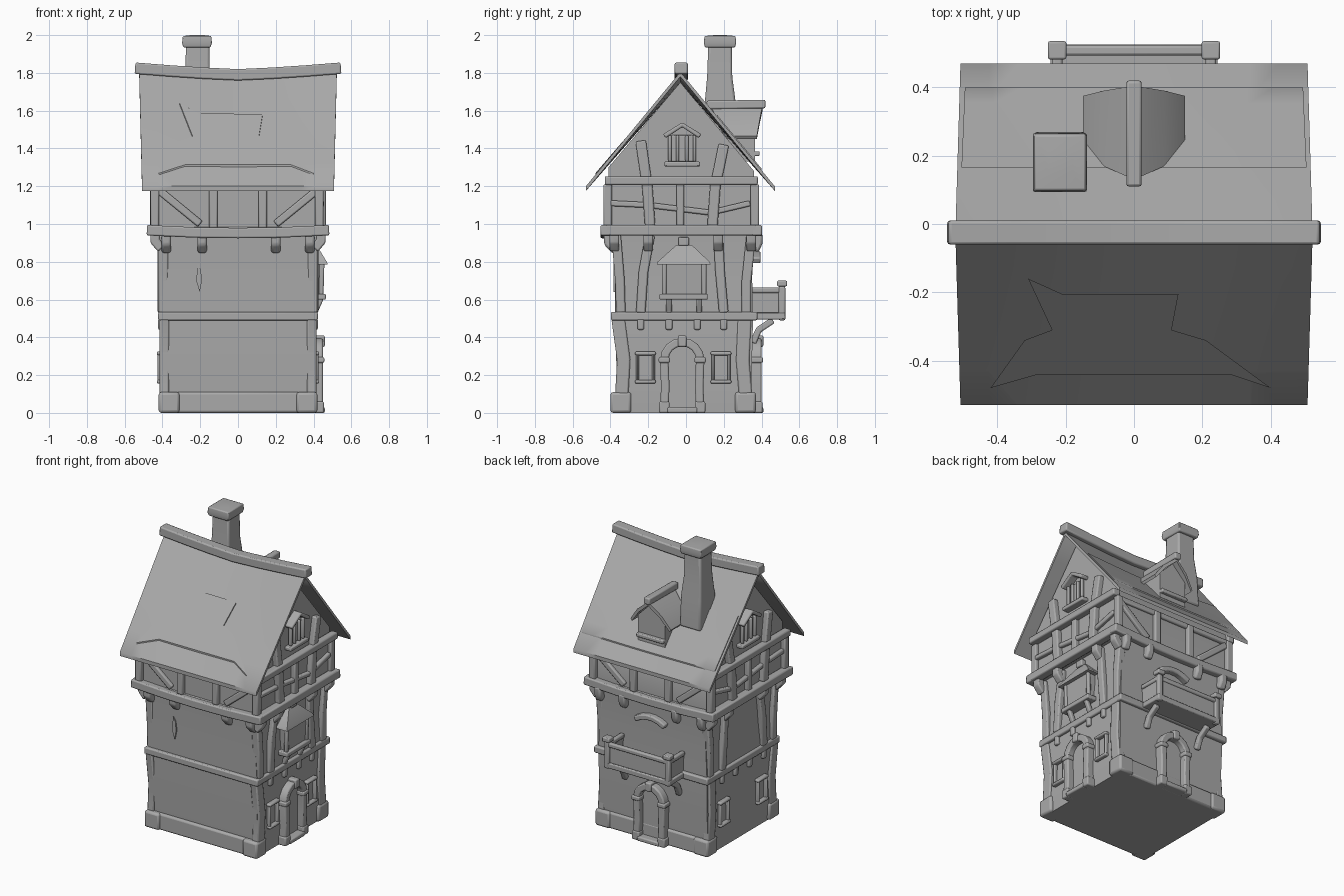
import bpy, bmesh, math
from mathutils import Vector

if "Cube" in bpy.data.objects:
    bpy.data.objects.remove(bpy.data.objects["Cube"])

plaster = bpy.data.materials.new("plain grey")
plaster.use_nodes = True
GREY = (0.4, 0.4, 0.4, 1)
plaster.diffuse_color = GREY
plaster.node_tree.nodes["Principled BSDF"].inputs["Base Color"].default_value = GREY


def finish(name, bm, bevel=0.0):
    bmesh.ops.recalc_face_normals(bm, faces=bm.faces)
    mesh = bpy.data.meshes.new(name)
    bm.to_mesh(mesh)
    bm.free()
    mesh.materials.append(plaster)
    ob = bpy.data.objects.new(name, mesh)
    bpy.context.collection.objects.link(ob)
    if bevel:
        mod = ob.modifiers.new("soft edges", "BEVEL")
        mod.width, mod.segments = bevel, 2
    bpy.ops.object.select_all(action="DESELECT")
    ob.select_set(True)
    bpy.context.view_layer.objects.active = ob
    bpy.ops.object.shade_smooth_by_angle(angle=math.radians(40))
    return ob


def loft(name, rings, bevel=0.0):
    """Skin a list of equal rings of points and cap both ends."""
    bm = bmesh.new()
    rows = [[bm.verts.new(p) for p in ring] for ring in rings]
    n = len(rows[0])
    for a, b in zip(rows, rows[1:]):
        for i in range(n):
            bm.faces.new((a[i], a[(i + 1) % n], b[(i + 1) % n], b[i]))
    bm.faces.new(rows[0])
    bm.faces.new(rows[-1][::-1])
    return finish(name, bm, bevel)


def tower(name, levels, bevel=0.0):
    """Rectangular sections (z, x0, x1, y0, y1) stacked upwards."""
    return loft(name, [[(x0, y0, z), (x1, y0, z), (x1, y1, z), (x0, y1, z)]
                       for z, x0, x1, y0, y1 in levels], bevel)


def box(name, x0, x1, y0, y1, z0, z1, bevel=0.006):
    x0, x1 = sorted((x0, x1))
    return tower(name, [(z0, x0, x1, y0, y1), (z1, x0, x1, y0, y1)], bevel)


def beam(name, pts, w, d=None, bevel=0.008, up=None):
    """Rectangular timber swept along points; w lies across, d along the side axis."""
    d = d or w
    pts = [Vector(p) for p in pts]
    rings = []
    for i, p in enumerate(pts):
        t = (pts[min(i + 1, len(pts) - 1)] - pts[max(i - 1, 0)]).normalized()
        ref = Vector(up) if up else Vector((1, 0, 0) if abs(t.x) < 0.6 else (0, 0, 1))
        a = t.cross(ref).normalized()
        b = a.cross(t)
        rings.append([p + a * w / 2 * i1 + b * d / 2 * j1
                      for i1, j1 in ((-1, -1), (1, -1), (1, 1), (-1, 1))])
    return loft(name, rings, bevel)


def prism_x(name, outline, x0, x1, bevel=0.0):
    return loft(name, [[(x, y, z) for y, z in outline] for x in (x0, x1)], bevel)


# Walls
tower("lower_walls", [(0, -.4, .4, -.36, .34), (.12, -.405, .405, -.365, .345),
                      (.3, -.4, .4, -.37, .35), (.5, -.405, .405, -.375, .355),
                      (.72, -.392, .392, -.375, .35), (.95, -.4, .4, -.385, .365)])
prism_x("upper_walls", [(-.41, .97), (.36, .97), (.36, 1.28), (-.03, 1.75), (-.41, 1.3)], -.43, .43)

# Foundation and corner stones
box("front_foundation", -.33, .33, -.385, -.3, 0, .11, .012)
box("back_foundation", -.33, .33, .28, .36, 0, .11, .012)
for s in (-1, 1):
    for y in (-.345, .315):
        box("corner_stone", s * .31, s * .42, y - .055, y + .055, 0, .11, .014)


# Ring beams round each floor
def ring(name, x, y0, y1, z, w, sag=0):
    for y in (y0, y1):
        beam(name, [(-x - w / 2, y, z), (-x / 2, y, z - sag * .8), (0, y, z - sag),
                    (x / 2, y, z - sag * .8), (x + w / 2, y, z)], w)
    for s in (-1, 1):
        beam(name, [(s * x, y0, z), (s * x, y1, z)], w)


ring("middle_ring_beam", .4, -.375, .355, .512, .045)
ring("upper_ring_beam", .455, -.425, .375, .967, .055, .015)
box("upper_floor_slab", -.45, .45, -.42, .37, .95, .985)
for y in (-.41, .36):
    beam("wall_plate", [(-.44, y, 1.2), (.44, y, 1.2)], .035)

# Posts and braces on the front and back of the upper floor
for y in (-.415, .365):
    for x in (-.44, -.13, .13, .43):
        beam("upper_post", [(x, y, .98), (x, y, 1.21)], .045)
    for s in (-1, 1):
        beam("upper_brace", [(s * .2, y, 1.0), (s * .42, y, 1.18)], .04, .03, up=(0, 1, 0))

# Corbels under the overhang
for x in (-.38, -.19, .2, .38):
    for y, out in ((-.39, -.02), (.37, .01)):
        beam("corbel", [(x, y - out, .86), (x, y + out, .9), (x, y + out, .95)], .05, bevel=.012)

# Timber framing on both gable ends
for s in (-1, 1):
    def side(name, pts, w, d=.04, x=.405):
        beam(name, [(s * x, y, z) for y, z in pts], w, d)
    side("lower_corner_post", [(-.34, .1), (-.33, .28), (-.36, .5)], .07, .05, .39)
    side("lower_corner_post", [(.315, .1), (.3, .28), (.31, .5)], .07, .05, .39)
    side("middle_corner_post", [(-.345, .53), (-.35, .7), (-.37, .94)], .05, .05, .395)
    side("middle_corner_post", [(.32, .53), (.32, .7), (.345, .94)], .05, .05, .395)
    side("middle_brace", [(-.24, .53), (-.225, .75), (-.19, .94)], .05)
    side("middle_brace", [(.2, .53), (.18, .75), (.17, .94)], .05)
    side("gable_beam", [(-.43, 1.23), (.38, 1.23)], .045, .05, .455)
    side("gable_post", [(-.03, .98), (-.03, 1.23)], .04, .04, .44)
    side("gable_brace", [(-.19, .99), (-.205, 1.2), (-.24, 1.44)], .055, .05, .44)
    side("gable_brace", [(.14, .99), (.155, 1.2), (.2, 1.42)], .055, .05, .44)
    side("gable_rail", [(-.4, 1.11), (-.2, 1.1), (.13, 1.06), (.34, 1.11)], .03, .03, .44)
    for y in (-.38, -.2, .17, .345):
        beam("side_corbel", [(s * .405, y, .87), (s * .44, y, .91), (s * .44, y, .95)],
             .05, up=(0, 1, 0))
    for y in (-.24, -.09, .06, .2):
        side("small_corbel", [(y, .44), (y, .5)], .035, .035, .405)

    # Gable window with a pitched hood
    box("gable_window", s * .42, s * .445, -.08, .04, 1.33, 1.47)
    for y in (-.085, -.045, .005, .045):
        side("gable_window_bar", [(y, 1.33), (y, 1.47)], .018, .025, .45)
    box("gable_window_sill", s * .42, s * .475, -.115, .075, 1.305, 1.33)
    side("gable_window_hood", [(-.115, 1.465), (-.02, 1.525), (.075, 1.465)], .025, .06, .455)

    # Lower windows with raised frames
    for y in (-.215, .185):
        for dy in (-.042, .042):
            side("window_jamb", [(y + dy, .16), (y + dy, .32)], .016, .03, .41)
        for z in (.165, .315):
            side("window_rail", [(y - .055, z), (y + .055, z)], .02, .04, .41)

# Arched doorways, one on the left side and one on the back
def doorway(place):
    arch = [(-.095, 0), (-.09, .14), (-.095, .28)]
    arch += [(-.095 * math.cos(a), .28 + .095 * math.sin(a))
             for a in (math.pi * i / 8 for i in range(1, 8))]
    arch += [(.095, .28), (.09, .14), (.095, 0)]
    normal = place(0, 1, 0) - place(0, 0, 0)
    beam("door_arch", [place(u, .02, z) for u, z in arch], .045, .06, up=normal)
    loft("door_panel", [[place(u * .9, o, z * .98) for u, z in arch] for o in (0, .008)])
    for u in (-.095, .095):
        beam("arch_impost", [place(u, .02, .265), place(u, .02, .295)], .06, .075, up=normal)
        beam("arch_foot", [place(u, .02, 0), place(u, .02, .06)], .055, .07, up=normal)
    beam("keystone", [place(0, .022, .35), place(0, .022, .41)], .045, .075, up=normal)
    beam("door_step", [place(-.08, .03, .015), place(.08, .03, .015)], .03, .06, up=normal)


doorway(lambda u, o, z: Vector((.4 + o, u - .02, z)))
doorway(lambda u, o, z: Vector((u, .35 + o, z)))

# Bay window with a pyramid roof
tower("bay_window", [(.62, .39, .44, -.11, .09), (.8, .39, .45, -.12, .1)])
box("bay_sill", .39, .465, -.14, .115, .6, .63)
for y in (-.115, .095):
    beam("bay_post", [(.44, y, .62), (.445, y, .8)], .025)
tower("bay_roof", [(.785, .38, .475, -.155, .13), (.8, .38, .47, -.15, .125),
                   (.89, .38, .415, -.05, .03)])
box("bay_finial", .39, .43, -.04, .015, .885, .93)
for y in (-.09, .07):
    beam("bay_bracket", [(.405, y, .53), (.44, y, .61)], .03, up=(0, 1, 0))

# Front slit and the eyebrow hood over the balcony
loft("wall_slit", [[(-.205 + u, y, z) for u, z in
                    ((-.008, .79), (-.016, .7), (.002, .64), (.014, .7), (.008, .76))]
                   for y in (-.372, -.385)])
beam("eyebrow_hood", [(.11 * u, .37, .84 - .035 * u * u) for u in (-1, -.6, -.2, .2, .6, 1)],
     .035, .05, up=(0, 1, 0))

# Balcony
box("balcony_floor", -.245, .245, .34, .525, .495, .53)
for s in (-1, 1):
    beam("balcony_post", [(s * .225, .508, .49), (s * .225, .508, .67)], .035)
    box("balcony_post_cap", s * .198, s * .252, .482, .535, .67, .7)
    beam("balcony_side_rail", [(s * .225, .35, .65), (s * .225, .5, .65)], .03)
    box("balcony_side_panel", s * .22, s * .23, .35, .5, .53, .64, .002)
    beam("balcony_bracket", [(s * .2, .355, .37), (s * .2, .385, .44), (s * .2, .46, .49)], .035)
beam("balcony_front_rail", [(-.22, .508, .65), (.22, .508, .65)], .03)
box("balcony_front_panel", -.22, .22, .503, .513, .53, .64, .002)


# Sagging main roof
def roof_point(x, y, lift=0.0):
    t = min(1, abs(y + .03) / .5)
    sag = .035 * (1 - min(1, abs(x) / .52) ** 1.5) * (1 - t)
    return Vector((x, y, 1.805 - .605 * t - sag + lift))


def slope(name, half_top, half_low, y_top, y_low, low, high):
    bm = bmesh.new()
    n, m = 12, 5
    grid = []
    for j in range(m + 1):
        v = j / m
        half = half_top + (half_low - half_top) * v
        y = y_top + (y_low - y_top) * v
        grid.append([bm.verts.new(roof_point(half * (2 * i / n - 1), y, high)) for i in range(n + 1)])
    for a, b in zip(grid, grid[1:]):
        for i in range(n):
            bm.faces.new((a[i], a[i + 1], b[i + 1], b[i]))
    solid = bmesh.ops.extrude_face_region(bm, geom=bm.faces[:])
    for v in solid["geom"]:
        if isinstance(v, bmesh.types.BMVert):
            v.co.z += low - high
    finish(name, bm)


slope("front_roof", .523, .508, -.03, -.53, -.025, 0)
slope("back_roof", .523, .508, -.03, .47, -.025, 0)
slope("back_roof_patch", .505, .495, .165, .4, 0, .009)
star = [(-.31, -.16), (-.21, -.205), (.13, -.205), (.11, -.31), (.21, -.34), (.4, -.48),
        (.28, -.44), (-.28, -.44), (-.42, -.48), (-.32, -.34), (-.24, -.31)]
loft("front_roof_patch", [[roof_point(x, y, h) for x, y in star] for h in (-.004, .009)])
beam("ridge_beam", [(x, -.03 + .005, 1.825 - .035 * (1 - (abs(x) / .545) ** 1.3))
                    for x in (-.545, -.36, -.18, 0, .18, .36, .545)], .07, .06)

# Dormer
loft("dormer_body", [[(-.1, y, 1.33), (.1, y, 1.33), (.1, y, 1.5), (0, y, 1.6), (-.1, y, 1.5)]
                     for y in (.15, .365)])
for s in (-1, 1):
    loft("dormer_roof", [[(0, y, 1.625), (s * .09, y - k, 1.55), (s * .15, y - 2 * k, 1.465),
                          (s * .14, y - 2 * k, 1.45), (s * .08, y - k, 1.53), (0, y, 1.6)]
                         for y, k in ((.13, -.04), (.405, .015))])
beam("dormer_ridge", [(0, .11, 1.63), (0, .42, 1.635)], .045)
box("dormer_sill", -.1, .1, .34, .39, 1.36, 1.385)

# Chimney
tower("chimney_shaft", [(1.45, -.295, -.14, .1, .27), (1.65, -.29, -.14, .1, .262),
                        (1.78, -.28, -.15, .112, .245), (1.95, -.275, -.152, .118, .242)], .012)
tower("chimney_cap", [(1.935, -.29, -.145, .1, .26), (1.96, -.296, -.138, .094, .266),
                      (1.995, -.292, -.142, .098, .262), (2.0, -.25, -.18, .15, .21)], .006)
